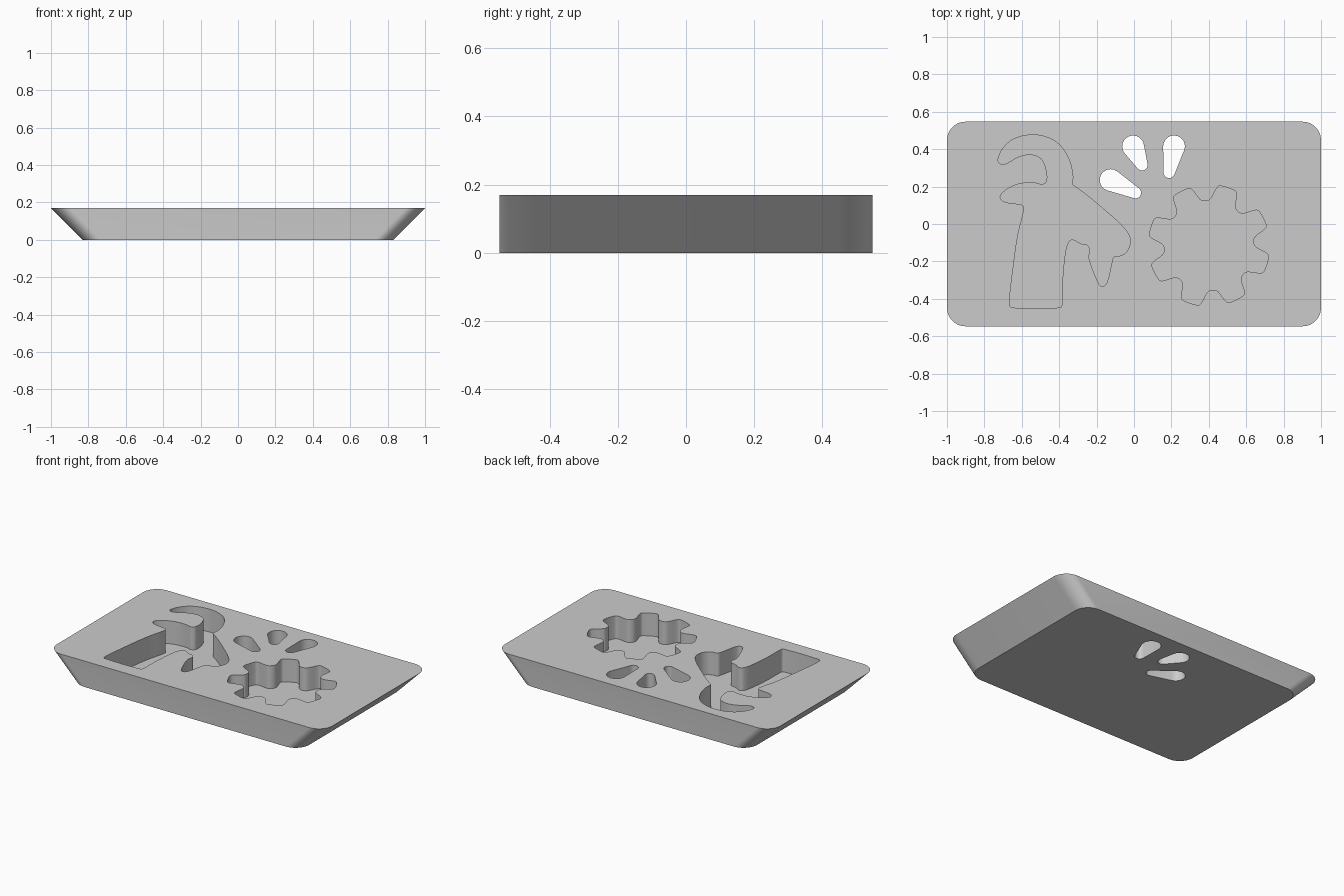
import bpy
import bmesh
from math import acos, atan2, cos, sin, pi, radians
from mathutils import Vector
from mathutils.geometry import interpolate_bezier

HEIGHT = .17
FLOOR = .02
RADIUS = .1

old = bpy.data.objects.get("Cube")
if old:
    bpy.data.objects.remove(old, do_unlink=True)

grey = bpy.data.materials.new("plain grey")
grey.use_nodes = True
grey.diffuse_color = (.6, .6, .6, 1)
grey.node_tree.nodes["Principled BSDF"].inputs["Base Color"].default_value = (.6, .6, .6, 1)


def smooth_loop(points, sharp=(), steps=5):
    """Closed smooth outline through the points; sharp ones stay corners."""
    pts = [Vector(p) for p in points]
    count = len(pts)
    outline = []
    for i, a in enumerate(pts):
        before, b, after = pts[i - 1], pts[(i + 1) % count], pts[(i + 2) % count]
        chord = b - a
        leave = chord if points[i] in sharp else b - before
        arrive = chord if points[(i + 1) % count] in sharp else after - a
        reach = chord.length * .36
        curve = interpolate_bezier(a, a + leave.normalized() * reach,
                                   b - arrive.normalized() * reach, b, steps)
        outline += [p.to_2d() for p in curve[:-1]]
    return outline


def arc(centre, radius, start, end, steps):
    return [Vector((centre[0] + radius * cos(start + (end - start) * i / steps),
                    centre[1] + radius * sin(start + (end - start) * i / steps)))
            for i in range(steps + 1)]


def prism(name, lower, upper, bottom, top):
    """Solid between two matching outlines at two heights."""
    bm = bmesh.new()
    low = [bm.verts.new((p[0], p[1], bottom)) for p in lower]
    high = [bm.verts.new((p[0], p[1], top)) for p in upper]
    bm.faces.new(low)
    bm.faces.new(high)
    for i in range(len(low)):
        j = (i + 1) % len(low)
        bm.faces.new((low[i], low[j], high[j], high[i]))
    bmesh.ops.recalc_face_normals(bm, faces=bm.faces)
    mesh = bpy.data.meshes.new(name)
    bm.to_mesh(mesh)
    bm.free()
    mesh.materials.append(grey)
    obj = bpy.data.objects.new(name, mesh)
    bpy.context.collection.objects.link(obj)
    return obj


def teardrop(big, big_radius, small, small_radius):
    """Outline wrapped round a large and a small circle."""
    axis = Vector(small) - Vector(big)
    aim = atan2(axis.y, axis.x)
    tilt = acos((big_radius - small_radius) / axis.length)
    return (arc(big, big_radius, aim + tilt, aim + 2 * pi - tilt, 20)
            + arc(small, small_radius, aim - tilt, aim + tilt, 12))


# Tray: rounded rectangle on top, ends sloping inwards to the base
rim, base = [], []
for i, (sx, sy) in enumerate([(1, 1), (-1, 1), (-1, -1), (1, -1)]):
    centre = (sx * (1 - RADIUS), sy * (.547 - RADIUS))
    corner = arc(centre, RADIUS, i * pi / 2, (i + 1) * pi / 2, 12)
    rim += corner
    base += [p - Vector((sx * HEIGHT, 0)) for p in corner]
tray = prism("tray", base, rim, 0, HEIGHT)

# Hammer pocket: curved claw, striking side, small spur and handle
neck = (-.33, .21)
claw = [(-.727, .345), (-.7, .404), (-.647, .452), (-.556, .476), (-.47, .465),
        (-.4, .425), (-.348, .345), (-.328, .265), neck]
cheek = [(-.26, .16), (-.14, .06), (-.064, -.01), (-.027, -.06), (-.022, -.11),
         (-.043, -.152), (-.075, -.17), (-.107, -.175)]
spur = [(-.118, -.205), (-.146, -.317), (-.171, -.333), (-.19, -.315),
        (-.24, -.185), (-.236, -.137), (-.25, -.112), (-.283, -.105)]
handle = [(-.328, -.083), (-.352, -.098), (-.369, -.163), (-.382, -.297),
          (-.385, -.43), (-.396, -.447), (-.652, -.447), (-.666, -.43),
          (-.647, -.243), (-.62, -.056), (-.588, .078), (-.594, .099)]
lip = [(-.62, .107), (-.68, .115), (-.714, .136), (-.706, .163), (-.663, .195),
       (-.6, .217), (-.53, .219), (-.487, .211), (-.465, .233), (-.471, .297),
       (-.492, .345), (-.524, .366), (-.567, .372), (-.626, .356), (-.684, .323),
       (-.717, .323)]
hammer = smooth_loop(claw + cheek + spur + handle + lip, sharp=(neck,))

# Gear pocket: one tooth repeated round the centre
tooth = [(.228, .077), (.25, .066), (.31, .054), (.322, .038)]
tooth = [(r, -side) for r, side in tooth] + tooth[::-1]
gear_points = []
for k in range(8):
    turn = radians(27 + 45 * k)
    gear_points += [(.401 + r * cos(turn) - side * sin(turn),
                     -.115 + r * sin(turn) + side * cos(turn)) for r, side in tooth]
gear = smooth_loop(gear_points)

# Cutters: two blind pockets and three drops cut right through
cutters = [prism("hammer_cutter", hammer, hammer, FLOOR, HEIGHT + .1),
           prism("gear_cutter", gear, gear, FLOOR, HEIGHT + .1)]
for big, small in [((-.125, .235), (.008, .167)),
                   ((-.005, .415), (.043, .316)),
                   ((.214, .415), (.188, .276))]:
    drop = teardrop(big, .058, small, .03)
    cutters.append(prism("drop_cutter", drop, drop, -.1, HEIGHT + .1))

for cutter in cutters:
    cut = tray.modifiers.new(cutter.name, "BOOLEAN")
    cut.operation = "DIFFERENCE"
    cut.solver = "EXACT"
    cut.object = cutter
    cutter.hide_render = True

# Bake the cuts, drop the cutters and shade
bpy.context.view_layer.update()
evaluated = tray.evaluated_get(bpy.context.evaluated_depsgraph_get())
carved = bpy.data.meshes.new_from_object(evaluated)
tray.modifiers.clear()
tray.data = carved
for cutter in cutters:
    bpy.data.objects.remove(cutter, do_unlink=True)

bpy.ops.object.select_all(action="DESELECT")
tray.select_set(True)
bpy.context.view_layer.objects.active = tray
bpy.ops.object.shade_smooth_by_angle(angle=radians(35))
